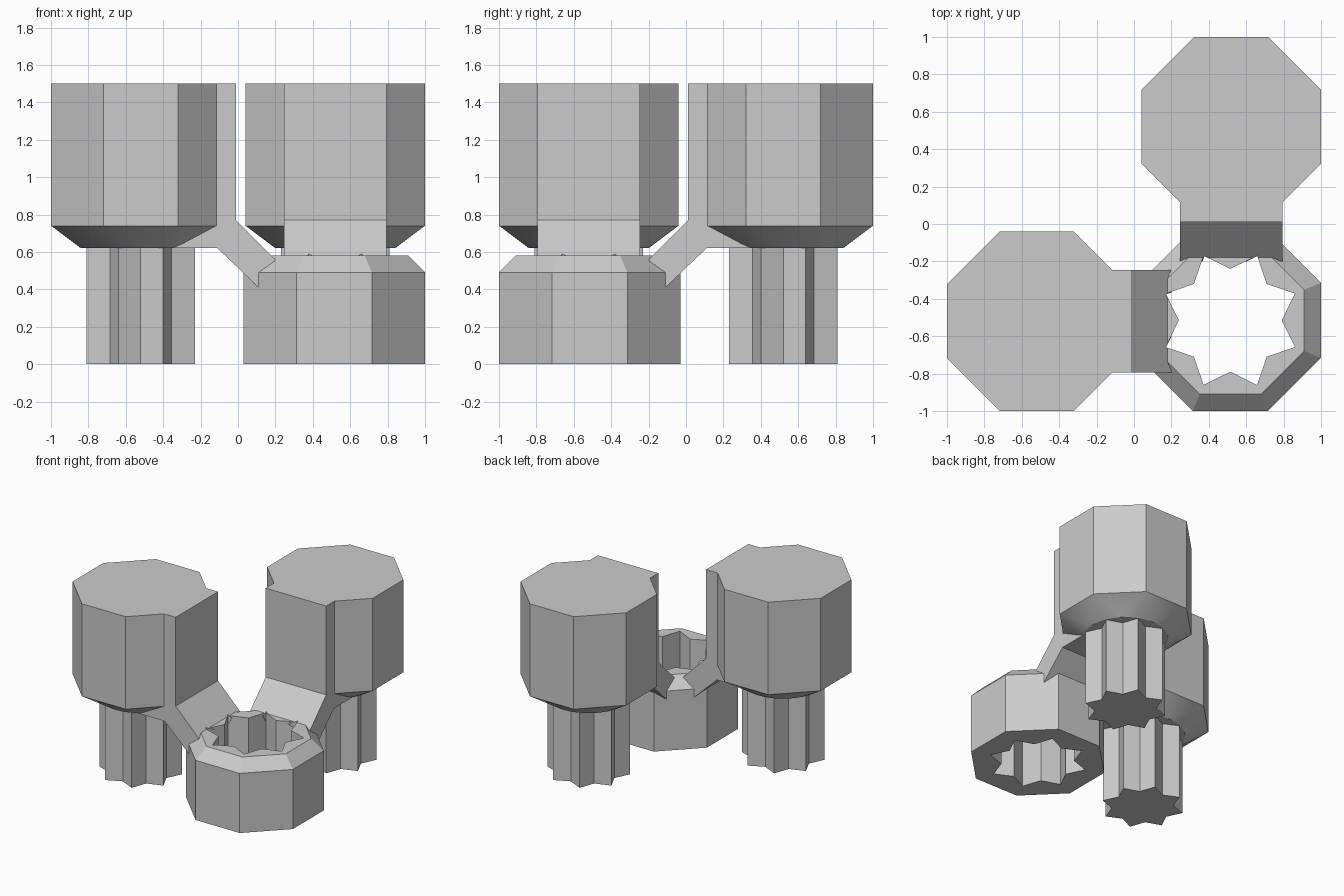
import bpy, bmesh, math

if "Cube" in bpy.data.objects:
    bpy.data.objects.remove(bpy.data.objects["Cube"], do_unlink=True)

grey = bpy.data.materials.new("plain grey")
grey.use_nodes = True
COLOUR = (0.6, 0.6, 0.6, 1)
grey.diffuse_color = COLOUR
grey.node_tree.nodes["Principled BSDF"].inputs["Base Color"].default_value = COLOUR


def make(name, bm):
    bmesh.ops.recalc_face_normals(bm, faces=bm.faces)
    mesh = bpy.data.meshes.new(name)
    bm.to_mesh(mesh)
    bm.free()
    mesh.materials.append(grey)
    obj = bpy.data.objects.new(name, mesh)
    bpy.context.collection.objects.link(obj)
    return obj


def polygon(sides, radius, turn=0.0):
    steps = [2 * math.pi * (i + turn) / sides for i in range(sides)]
    return [(radius * math.cos(a), radius * math.sin(a)) for a in steps]


def octagon(half_width):
    return polygon(8, half_width / math.cos(math.pi / 8), 0.5)


def hull(name, sections):
    """Convex solid wrapped around outlines at given heights."""
    bm = bmesh.new()
    for outline, z in sections:
        for x, y in outline:
            bm.verts.new((x, y, z))
    bmesh.ops.convex_hull(bm, input=bm.verts)
    bmesh.ops.dissolve_limit(bm, angle_limit=0.01, verts=bm.verts, edges=bm.edges)
    return make(name, bm)


def prism(name, points, offset):
    """Extrude a closed outline of 3D points."""
    bm = bmesh.new()
    face = bm.faces.new([bm.verts.new(p) for p in points])
    new = bmesh.ops.extrude_face_region(bm, geom=[face])["geom"]
    verts = [v for v in new if isinstance(v, bmesh.types.BMVert)]
    bmesh.ops.translate(bm, verts=verts, vec=offset)
    return make(name, bm)


def star(name, tip, valley, x, z0, z1):
    outline = []
    for i, (a, b) in enumerate(polygon(16, 1)):
        r = tip if i % 2 else valley
        outline.append((x + a * r, b * r, z0))
    return prism(name, outline, (0, 0, z1 - z0))


def combine(target, tool, operation):
    mod = target.modifiers.new(operation, 'BOOLEAN')
    mod.object, mod.operation, mod.solver = tool, operation, 'EXACT'
    bpy.context.view_layer.update()
    graph = bpy.context.evaluated_depsgraph_get()
    result = bpy.data.meshes.new_from_object(target.evaluated_get(graph))
    target.modifiers.clear()
    target.data = result
    bpy.data.objects.remove(tool, do_unlink=True)


CENTRE = 0.52      # distance of each plug axis from the middle
RING = 0.515       # distance of the ring axis from the middle

# Socket ring with a star-shaped hole
ring = hull("socket_ring", [(octagon(0.485), 0), (octagon(0.485), 0.49), (octagon(0.395), 0.58)])
combine(ring, star("ring_cutter", 0.374, 0.275, 0, -0.2, 1), 'DIFFERENCE')
ring.location = (RING, -RING, 0)

# Plug: octagonal head tapering to a round collar
plug = hull("left_plug", [(octagon(0.48), 1.5), (octagon(0.48), 0.74), (polygon(48, 0.32), 0.62)])

# Web and sloping strut that reach over to the ring
profile = [(0.1, 1.5), (0.51, 1.5), (0.51, 0.77), (0.72, 0.56), (0.63, 0.41), (0.41, 0.62), (0.1, 0.62)]
web = prism("web", [(x, -0.275, z) for x, z in profile], (0, 0.55, 0))
combine(plug, web, 'UNION')
combine(plug, star("strut_cutter", 0.374, 0.275, CENTRE + RING, -0.2, 1), 'DIFFERENCE')

# Star-shaped pin below the head
combine(plug, star("pin", 0.314, 0.233, 0, 0, 0.8), 'UNION')
plug.name = "right_plug"
plug.location = (-CENTRE, -CENTRE, 0)

# Smooth only the tapered collar
bpy.ops.object.select_all(action='DESELECT')
plug.select_set(True)
bpy.context.view_layer.objects.active = plug
bpy.ops.object.shade_smooth_by_angle(angle=math.radians(20))

# Second plug at the back, turned towards the ring
back = plug.copy()
back.name = "back_plug"
back.rotation_euler.z = -math.pi / 2
back.location = (CENTRE, CENTRE, 0)
bpy.context.collection.objects.link(back)
